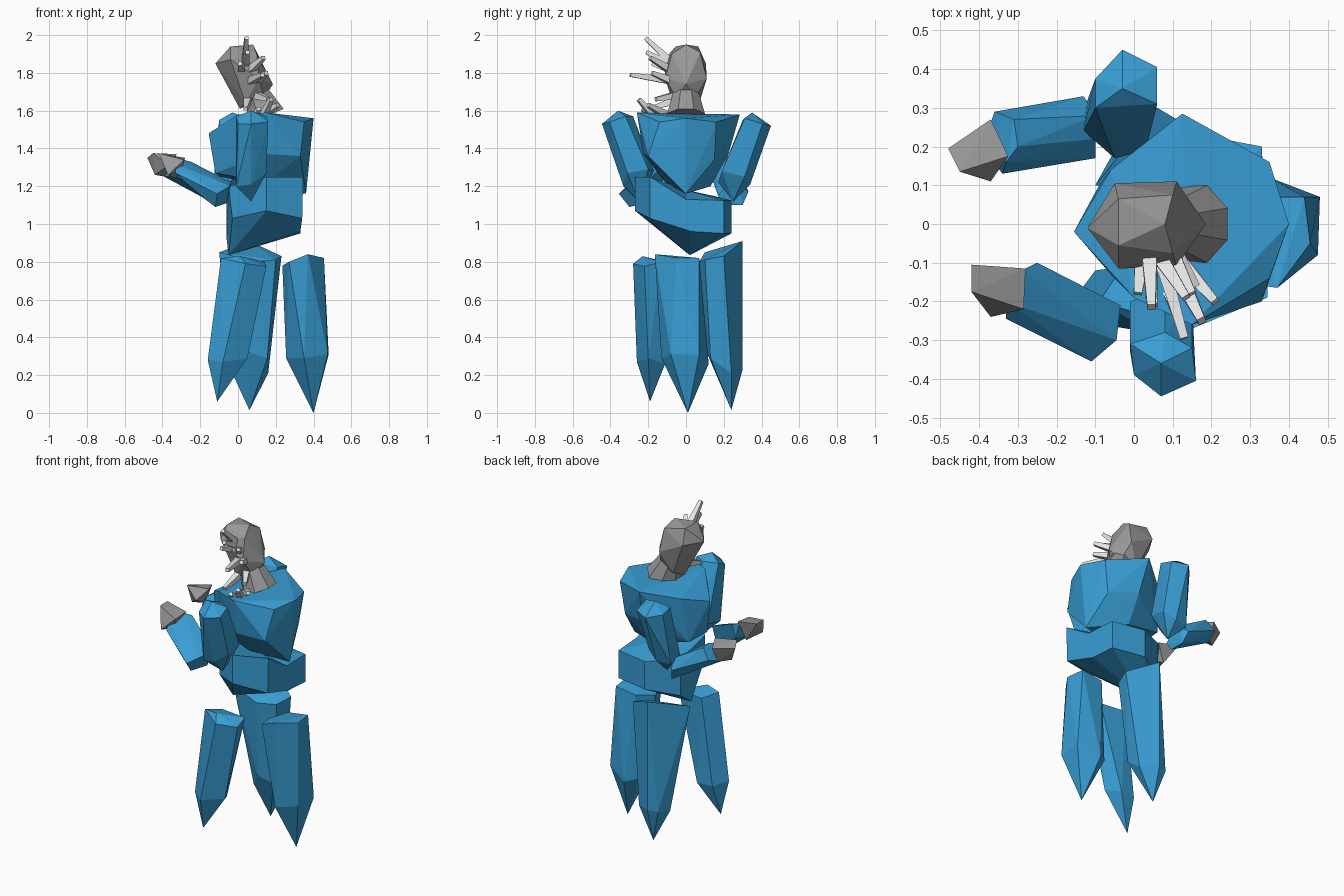
import bpy, bmesh, math
from mathutils import Vector


def material(name, rgb):
    m = bpy.data.materials.new(name)
    m.diffuse_color = (*rgb, 1)
    return m


BLUE = material("crystal blue", (0.04, 0.34, 0.66))
GREY = material("stone grey", (0.31, 0.31, 0.31))
PALE = material("pale grey", (0.80, 0.80, 0.80))


def finish(name, bm, mat):
    bmesh.ops.recalc_face_normals(bm, faces=bm.faces[:])
    me = bpy.data.meshes.new(name)
    bm.to_mesh(me)
    bm.free()
    me.materials.append(mat)
    ob = bpy.data.objects.new(name, me)
    bpy.context.collection.objects.link(ob)
    return ob


def shard(name, pts, mat):
    """Faceted rock: convex hull of a few corner points."""
    bm = bmesh.new()
    vs = [bm.verts.new(p) for p in pts]
    res = bmesh.ops.convex_hull(bm, input=vs)
    junk = {g for g in res["geom_interior"] + res["geom_unused"]
            if isinstance(g, bmesh.types.BMVert)}
    bmesh.ops.delete(bm, geom=list(junk), context='VERTS')
    return finish(name, bm, mat)


def spike(bm, a, b, r0, r1, sides=4):
    """Blunt tapered spike from a to b."""
    a, b = Vector(a), Vector(b)
    rot = (b - a).to_track_quat('Z', 'Y')
    rings = []
    for c, r in ((a, r0), (b, r1)):
        rings.append([bm.verts.new(c + rot @ Vector((r * math.cos(t), r * math.sin(t), 0)))
                      for t in (2 * math.pi * (i + 0.5) / sides for i in range(sides))])
    for i in range(sides):
        j = (i + 1) % sides
        bm.faces.new((rings[0][i], rings[0][j], rings[1][j], rings[1][i]))
    bm.faces.new(rings[0])
    bm.faces.new(rings[1])


# Chest
shard("chest", [
    (0.15, -0.26, 1.59), (0.0, -0.19, 1.58), (0.125, 0.285, 1.58), (0.40, 0, 1.56),
    (0.35, -0.14, 1.54), (0.35, 0.16, 1.54), (-0.155, -0.02, 1.48),
    (-0.06, 0.14, 1.53), (-0.06, -0.13, 1.53),
    (0.15, -0.225, 1.37), (0.33, -0.20, 1.36), (0.15, 0.225, 1.37), (0.32, 0.15, 1.34),
    (0.36, 0, 1.16), (0.15, -0.11, 1.22), (-0.12, -0.04, 1.27),
    (-0.09, 0.1, 1.25), (0.15, 0.13, 1.2)], BLUE)

# Pelvis: jagged band closed with a pointed underside
top = [(-0.05, -0.12, 1.20), (0.15, -0.27, 1.25), (0.345, -0.19, 1.25), (0.34, 0, 1.13),
       (0.33, 0.20, 1.125), (0.12, 0.24, 1.125), (-0.06, 0.14, 1.15)]
low = [(-0.03, -0.14, 1.03), (0.15, -0.27, 1.07), (0.34, -0.19, 1.03), (0.33, 0.03, 0.96),
       (0.33, 0.20, 0.95), (0.12, 0.24, 0.95), (-0.06, 0.14, 0.92)]
bm = bmesh.new()
rt, rl = ([bm.verts.new(p) for p in ring] for ring in (top, low))
peak, keel = bm.verts.new((0.13, 0, 1.18)), bm.verts.new((-0.05, 0.02, 0.835))
for i in range(7):
    j = (i + 1) % 7
    bm.faces.new((rl[i], rl[j], rt[j], rt[i]))
    bm.faces.new((rt[i], rt[j], peak))
    bm.faces.new((rl[j], rl[i], keel))
finish("pelvis", bm, BLUE)

# Three pointed legs
shard("front_leg", [
    (-0.09, -0.2, 0.82), (0.04, -0.28, 0.79), (0.15, -0.22, 0.775), (0.14, -0.13, 0.80),
    (-0.03, -0.11, 0.80), (0.01, -0.23, 0.83),
    (-0.16, -0.2, 0.28), (-0.08, -0.26, 0.27), (0.05, -0.2, 0.29), (0.0, -0.11, 0.26),
    (-0.1, -0.12, 0.26), (-0.11, -0.19, 0.06)], BLUE)
shard("rear_leg", [
    (-0.10, 0.10, 0.85), (0.06, 0.30, 0.91), (0.23, 0.2, 0.83), (0.08, 0.07, 0.80),
    (0.2, 0.1, 0.81),
    (-0.03, 0.2, 0.21), (0.0, 0.28, 0.22), (0.06, 0.30, 0.23), (0.16, 0.24, 0.21),
    (0.06, 0.11, 0.32), (0.155, 0.13, 0.29), (0.06, 0.24, 0.015)], BLUE)
shard("side_leg", [
    (0.235, -0.03, 0.78), (0.27, -0.15, 0.80), (0.37, -0.165, 0.84), (0.455, -0.05, 0.82),
    (0.44, 0.07, 0.82), (0.3, 0.07, 0.80),
    (0.255, 0, 0.29), (0.35, -0.13, 0.29), (0.475, -0.08, 0.31), (0.48, 0.07, 0.31),
    (0.35, 0.12, 0.26), (0.28, 0.07, 0.28), (0.40, 0.01, 0.0)], BLUE)

# Upper arms
shard("upper_arm_front", [
    (0.07, -0.36, 1.60), (-0.01, -0.31, 1.57), (0.15, -0.32, 1.57), (0.0, -0.39, 1.53),
    (0.16, -0.405, 1.54), (0.07, -0.445, 1.53), (0.08, -0.28, 1.57),
    (-0.01, -0.33, 1.2), (-0.01, -0.2, 1.23), (0.08, -0.17, 1.28), (0.15, -0.2, 1.29),
    (0.15, -0.31, 1.27), (0.07, -0.335, 1.21), (0.07, -0.25, 1.12)], BLUE)
shard("upper_arm_rear", [
    (-0.03, 0.45, 1.52), (0.06, 0.405, 1.53), (-0.03, 0.35, 1.59), (0.06, 0.31, 1.56),
    (-0.1, 0.375, 1.53), (-0.1, 0.3, 1.55),
    (-0.12, 0.32, 1.2), (-0.13, 0.24, 1.22), (-0.05, 0.17, 1.22), (0.03, 0.19, 1.28),
    (0.04, 0.31, 1.25), (-0.03, 0.34, 1.21), (-0.04, 0.25, 1.12)], BLUE)

# Forearms
shard("forearm_front", [
    (-0.035, -0.21, 1.22), (-0.045, -0.30, 1.20), (-0.11, -0.355, 1.16), (-0.12, -0.30, 1.09),
    (-0.06, -0.22, 1.11), (-0.14, -0.2, 1.2),
    (-0.25, -0.10, 1.33), (-0.29, -0.12, 1.34), (-0.33, -0.245, 1.27), (-0.29, -0.22, 1.22),
    (-0.27, -0.11, 1.24), (-0.33, -0.2, 1.32)], BLUE)
shard("forearm_rear", [
    (-0.13, 0.33, 1.17), (-0.1, 0.17, 1.15), (-0.11, 0.3, 1.1), (-0.11, 0.2, 1.1),
    (-0.1, 0.28, 1.22), (-0.1, 0.22, 1.21),
    (-0.36, 0.29, 1.28), (-0.39, 0.2, 1.25), (-0.34, 0.13, 1.26), (-0.3, 0.2, 1.34),
    (-0.31, 0.27, 1.34), (-0.33, 0.16, 1.33)], BLUE)

# Hands
shard("hand_front", [
    (-0.42, -0.105, 1.375), (-0.42, -0.175, 1.375), (-0.28, -0.115, 1.35),
    (-0.285, -0.22, 1.34), (-0.37, -0.24, 1.26), (-0.30, -0.20, 1.28),
    (-0.33, -0.13, 1.24)], GREY)
shard("hand_rear", [
    (-0.48, 0.195, 1.35), (-0.45, 0.135, 1.375), (-0.37, 0.11, 1.31), (-0.325, 0.175, 1.37),
    (-0.37, 0.27, 1.35), (-0.44, 0.17, 1.26), (-0.38, 0.22, 1.25)], GREY)

# Head and neck
shard("head", [
    (-0.12, -0.01, 1.85), (-0.04, -0.055, 1.94), (-0.04, 0.065, 1.94), (0.08, 0, 1.95),
    (0.10, 0.075, 1.91), (0.10, -0.075, 1.90), (-0.04, -0.115, 1.87), (-0.05, 0.105, 1.85),
    (0.11, 0.11, 1.77), (0.11, -0.11, 1.77), (0.185, 0, 1.74), (0.14, 0.05, 1.67),
    (0.14, -0.05, 1.67), (0.01, 0, 1.61), (0.04, -0.07, 1.64), (0.04, 0.07, 1.64),
    (-0.03, 0, 1.69)], GREY)
bm = bmesh.new()
spike(bm, (0.15, 0, 1.57), (0.09, 0, 1.71), 0.108, 0.066, 8)
finish("neck", bm, GREY)

# Spikes on the brow, cheeks, chin and collar: base, tip
bm = bmesh.new()
for a, b in [
        ((0.04, -0.09, 1.87), (0.045, -0.215, 1.985)),
        ((0.07, -0.09, 1.82), (0.135, -0.19, 1.88)),
        ((0.02, -0.09, 1.82), (0.01, -0.18, 1.85)),
        ((0.04, -0.09, 1.85), (0.05, -0.21, 1.91)),
        ((0.07, -0.09, 1.76), (0.13, -0.295, 1.79)),
        ((0.10, -0.08, 1.76), (0.15, -0.18, 1.80)),
        ((0.10, -0.06, 1.68), (0.16, -0.16, 1.66)),
        ((0.13, -0.16, 1.56), (0.175, -0.25, 1.66)),
        ((0.13, -0.11, 1.58), (0.21, -0.20, 1.63)),
        ((0.09, -0.17, 1.56), (0.11, -0.23, 1.61)),
        ((0.05, -0.07, 1.65), (0.04, -0.19, 1.61))]:
    spike(bm, a, b, 0.027, 0.015)
finish("face_spikes", bm, PALE)
